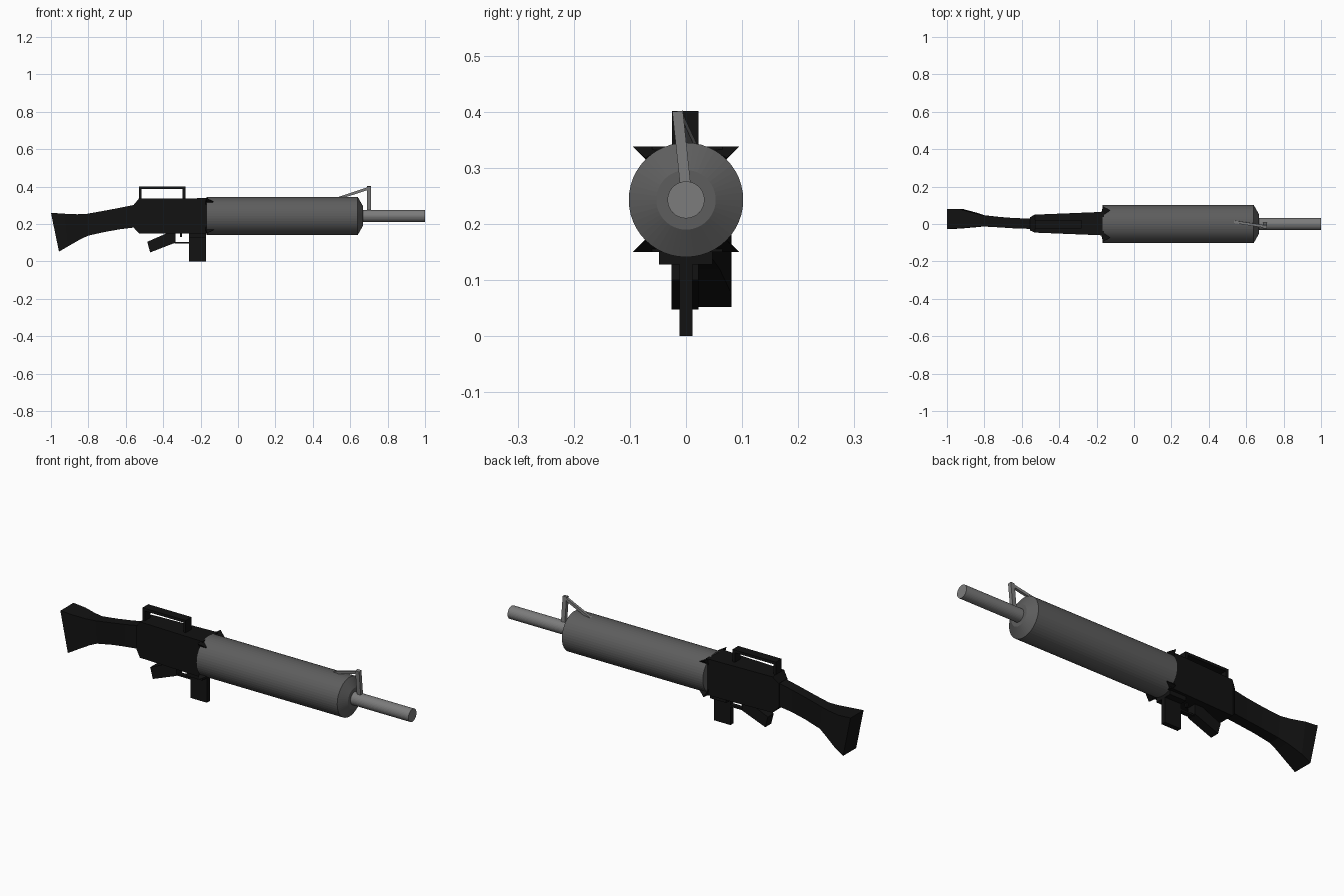
import bpy, bmesh
from math import pi
from mathutils import Vector, Matrix

if "Cube" in bpy.data.objects:
    bpy.data.objects.remove(bpy.data.objects["Cube"])


def material(name, v):
    m = bpy.data.materials.new(name)
    m.diffuse_color = (v, v, v, 1)
    m.use_nodes = True
    m.node_tree.nodes["Principled BSDF"].inputs["Base Color"].default_value = m.diffuse_color
    return m


BLACK = material("black", 0.006)
STEEL = material("dark_steel", 0.11)
LIGHT = material("light_steel", 0.2)
AXIS_Z = 0.243


def finish(name, bm, mat):
    bmesh.ops.recalc_face_normals(bm, faces=bm.faces)
    me = bpy.data.meshes.new(name)
    bm.to_mesh(me)
    bm.free()
    me.materials.append(mat)
    ob = bpy.data.objects.new(name, me)
    bpy.context.collection.objects.link(ob)
    return ob


def loft(name, rings, mat):
    """Skin a list of equal-length point rings and cap both ends."""
    bm = bmesh.new()
    vs = [[bm.verts.new(p) for p in r] for r in rings]
    n = len(vs[0])
    for a, b in zip(vs, vs[1:]):
        for i in range(n):
            j = (i + 1) % n
            bm.faces.new((a[i], a[j], b[j], b[i]))
    bm.faces.new(vs[0])
    bm.faces.new(vs[-1])
    return finish(name, bm, mat)


def section(xt, xb, y0, y1, z0, z1):
    """Rectangular cross-section; top and bottom may sit at different x."""
    return [(xb, y0, z0), (xb, y1, z0), (xt, y1, z1), (xt, y0, z1)]


def box(name, x0, x1, y0, y1, z0, z1, mat=BLACK):
    return loft(name, [section(x, x, y0, y1, z0, z1) for x in (x0, x1)], mat)


def bar(name, a, b, thick, width, mat):
    """Square bar running between two points."""
    a, b = Vector(a), Vector(b)
    d = (b - a).normalized()
    u = d.cross(Vector((0, 1, 0))).normalized() * thick / 2
    v = u.cross(d).normalized() * width / 2
    ring = [u + v, u - v, -u - v, -u + v]
    return loft(name, [[p + q for q in ring] for p in (a, b)], mat)


def turned(name, profile, sides, mat):
    """Round part about the long axis from (x, radius) pairs."""
    rings = []
    for x, r in profile:
        rings.append([Matrix.Rotation(2 * pi * i / sides, 3, 'X') @ Vector((0, 0, r))
                      + Vector((x, 0, AXIS_Z)) for i in range(sides)])
    return loft(name, rings, mat)


# Barrel jacket and thin muzzle tube
turned("barrel_jacket", [(-0.168, 0.102), (0.64, 0.102), (0.668, 0.053)], 48, STEEL)
turned("muzzle_tube", [(0.65, 0.033), (1.0, 0.033)], 32, LIGHT)

# Front sight, leaning slightly sideways
bar("front_sight_post", (0.7, 0.0, 0.26), (0.7, -0.015, 0.401), 0.022, 0.019, LIGHT)
bar("front_sight_brace", (0.535, 0.012, 0.337), (0.705, -0.014, 0.393), 0.014, 0.014, LIGHT)

# Receiver with chamfered rear
loft("receiver", [
    section(-0.557, -0.557, -0.034, 0.036, 0.18, 0.303),
    section(-0.53, -0.53, -0.046, 0.05, 0.15, 0.336),
    section(-0.16, -0.16, -0.061, 0.065, 0.15, 0.338)], BLACK)

# Pointed corner lugs gripping the jacket
for sy, side in ((-1, "front"), (1, "back")):
    for z, s, level in ((0.338, 1, "upper"), (0.15, -1, "lower")):
        bm = bmesh.new()
        v = [bm.verts.new(p) for p in (
            (-0.166, sy * 0.095, z), (-0.175, sy * 0.035, z),
            (-0.175, sy * 0.06, z - s * 0.035), (-0.128, sy * 0.073, z - s * 0.02))]
        for f in ((0, 1, 2), (0, 1, 3), (0, 2, 3), (1, 2, 3)):
            bm.faces.new([v[i] for i in f])
        finish(f"{level}_{side}_lug", bm, BLACK)

# Shoulder stock, swelling towards the butt
loft("stock", [
    section(-0.55, -0.55, -0.026, 0.03, 0.182, 0.303),
    section(-0.63, -0.63, -0.024, 0.031, 0.172, 0.287),
    section(-0.72, -0.71, -0.018, 0.037, 0.158, 0.27),
    section(-0.81, -0.80, -0.013, 0.047, 0.138, 0.254),
    section(-0.86, -0.84, -0.017, 0.06, 0.12, 0.252),
    section(-0.93, -0.91, -0.023, 0.079, 0.08, 0.255),
    section(-1.0, -0.957, -0.026, 0.081, 0.052, 0.26)], BLACK)

# Carry handle
box("carry_handle_bar", -0.53, -0.282, -0.025, 0.022, 0.387, 0.401)
for x, end in ((-0.53, "rear"), (-0.296, "front")):
    box(f"carry_handle_{end}_post", x, x + 0.014, -0.025, 0.022, 0.33, 0.39)

# Magazine, its collar, and the trigger group
box("magazine", -0.263, -0.17, -0.012, 0.012, 0.0, 0.16)
box("magazine_collar", -0.263, -0.17, -0.048, 0.047, 0.128, 0.155)
box("trigger_guard", -0.34, -0.26, -0.012, 0.012, 0.095, 0.104)
box("trigger", -0.309, -0.3, -0.006, 0.006, 0.13, 0.155)

# Raked grip
loft("grip", [[(x, y, z) for x, z in (
    (-0.485, 0.105), (-0.47, 0.048), (-0.335, 0.1), (-0.335, 0.155), (-0.37, 0.155))]
    for y in (-0.026, 0.022)], BLACK)
